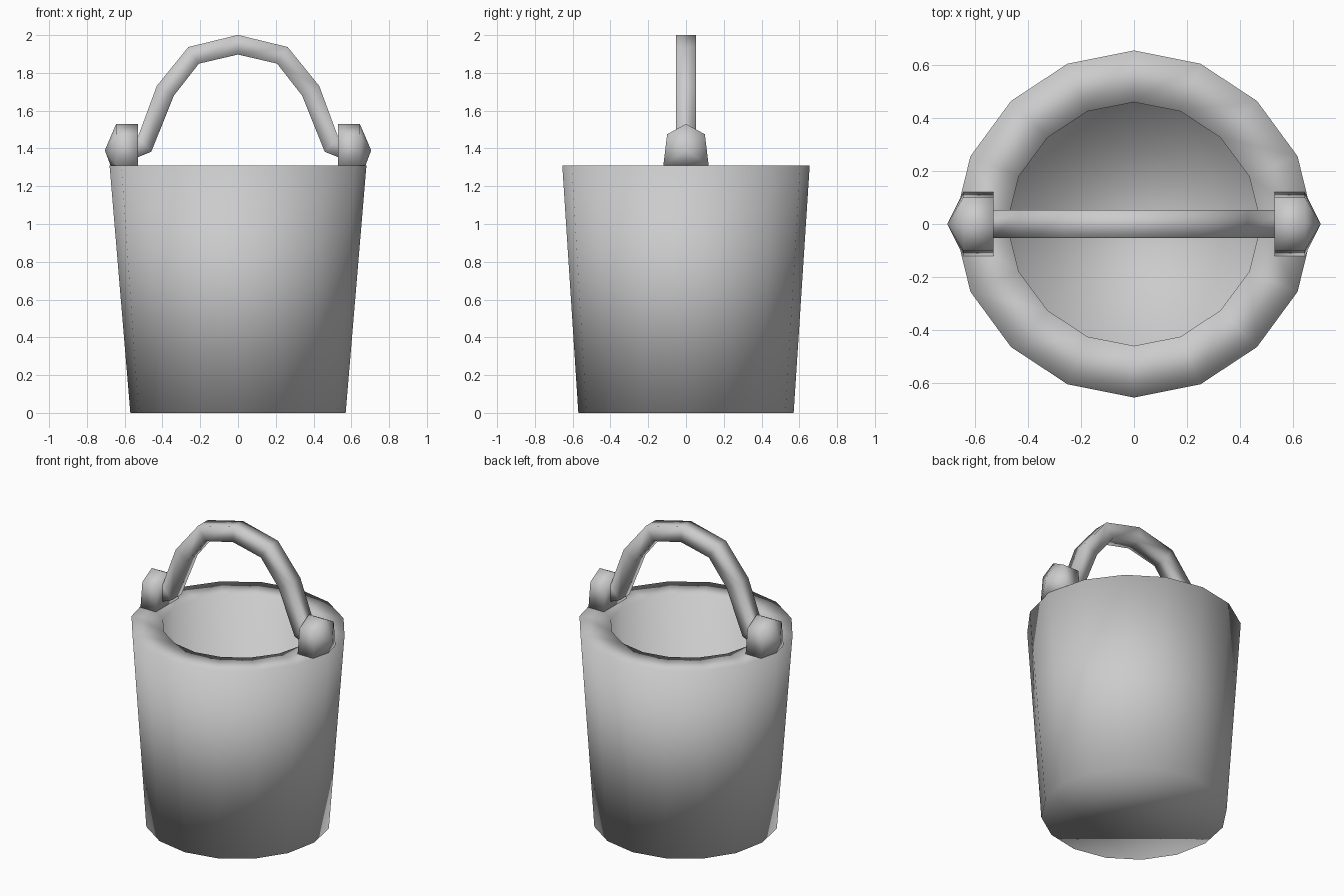
import bpy
import bmesh
from math import cos, sin, pi
from mathutils import Vector

if "Cube" in bpy.data.objects:
    bpy.data.objects.remove(bpy.data.objects["Cube"], do_unlink=True)

grey = bpy.data.materials.new("plain grey")
grey.use_nodes = True
colour = (0.6, 0.6, 0.6, 1)
grey.diffuse_color = colour
grey.node_tree.nodes["Principled BSDF"].inputs["Base Color"].default_value = colour


def loft(name, rings, tip=None):
    """Skin equal rings of points, closing the ends flat or to a tip."""
    bm = bmesh.new()
    loops = [[bm.verts.new(p) for p in ring] for ring in rings]
    n = len(loops[0])
    for a, b in zip(loops, loops[1:]):
        for i in range(n):
            j = (i + 1) % n
            bm.faces.new((a[i], a[j], b[j], b[i]))
    bm.faces.new(loops[0])
    if tip:
        point = bm.verts.new(tip)
        for i in range(n):
            bm.faces.new((loops[-1][i], loops[-1][(i + 1) % n], point))
    else:
        bm.faces.new(loops[-1])
    bmesh.ops.recalc_face_normals(bm, faces=bm.faces)
    mesh = bpy.data.meshes.new(name)
    bm.to_mesh(mesh)
    bm.free()
    mesh.materials.append(grey)
    mesh.shade_smooth()
    obj = bpy.data.objects.new(name, mesh)
    bpy.context.collection.objects.link(obj)
    return obj


def circle(radius, z, bulge=0, sides=16):
    """Ring drawn out slightly where the lugs sit."""
    points = []
    for i in range(sides):
        a = 2 * pi * i / sides
        r = radius + bulge * cos(a) ** 8
        points.append((r * cos(a), r * sin(a), z))
    return points


# Bucket: tapered outside, wide rim, straight hollow
loft("bucket", [circle(0.57, 0), circle(0.655, 1.31, 0.025),
                circle(0.46, 1.31, 0.02), circle(0.46, 0.12, 0.02)])

# Lugs: gabled blocks with a pointed outer face
section = [(-0.12, 1.31), (-0.1, 1.475), (0, 1.53), (0.1, 1.475), (0.12, 1.31), (0, 1.31)]
for side, label in ((1, "left"), (-1, "right")):
    inner = [(side * 0.53, y, z) for y, z in section]
    outer = [(side * (0.675 if (y, z) == (0, 1.31) else 0.645), y, z) for y, z in section]
    loft(label + "_lug", [inner, outer], (side * 0.705, 0, 1.39))

# Handle: square bar mitred along a faceted arch
half = [(0.58, 1.39), (0.495, 1.42), (0.385, 1.705), (0.235, 1.893)]
path = [Vector((x, 0, z)) for x, z in half]
path += [Vector((0, 0, 1.949))] + [Vector((-p.x, 0, p.z)) for p in reversed(path)]
w = 0.052
rings = []
for i, p in enumerate(path):
    before = (p - path[max(i - 1, 0)]).normalized()
    after = (path[min(i + 1, len(path) - 1)] - p).normalized()
    along = (before + after).normalized()
    across = Vector((along.z, 0, -along.x))
    rings.append([p + across * w * s + Vector((0, w * t, 0))
                  for s, t in ((1, 1), (1, -1), (-1, -1), (-1, 1))])
loft("handle", rings)
